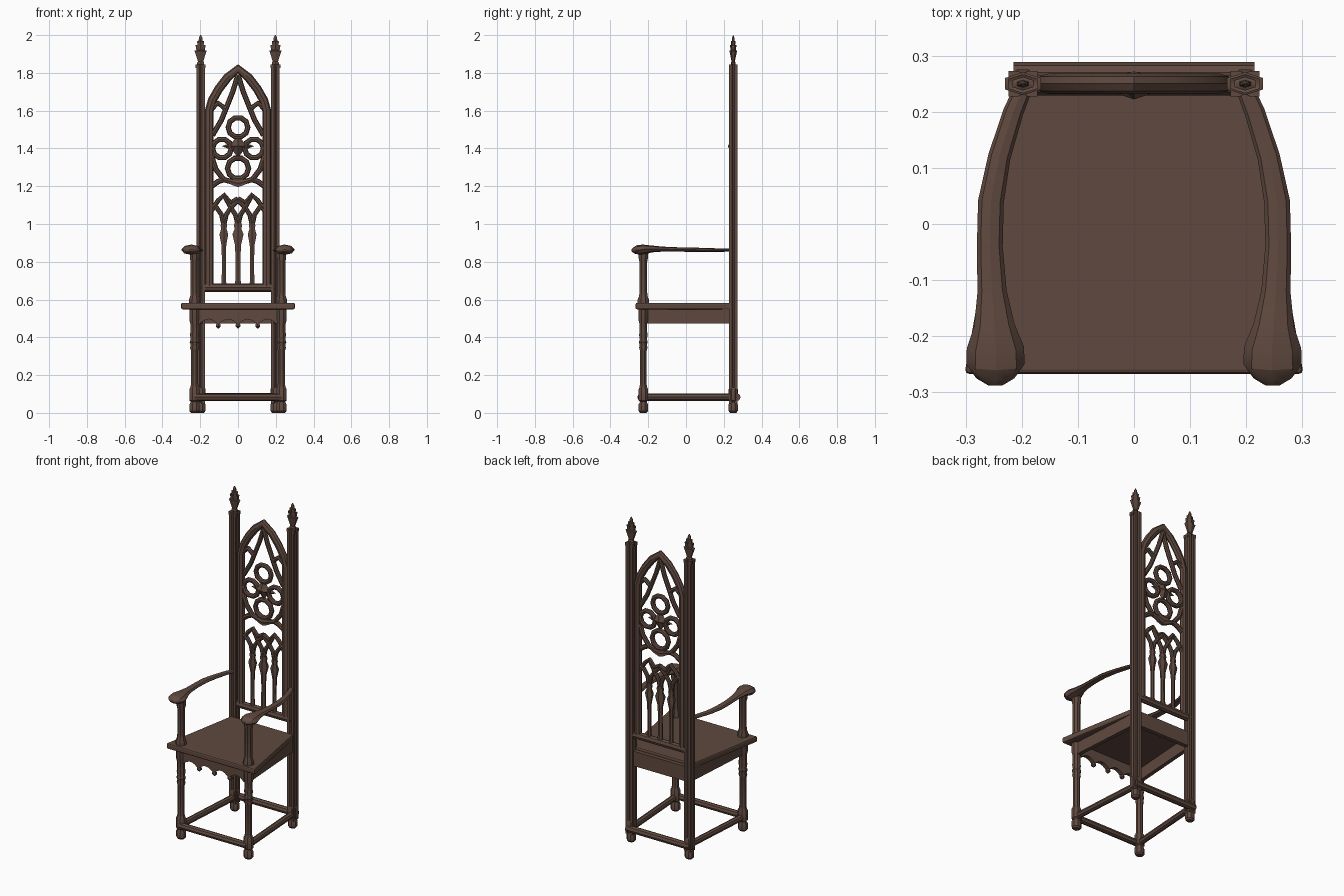
import bpy, bmesh
from math import sin, cos, pi, radians
from mathutils import Vector

cube = bpy.data.objects.get("Cube")
if cube:
    bpy.data.objects.remove(cube, do_unlink=True)

wood = bpy.data.materials.new("dark_brown_wood")
wood.use_nodes = True
BROWN = (0.115, 0.067, 0.050, 1)
wood.diffuse_color = BROWN
wood.node_tree.nodes["Principled BSDF"].inputs["Base Color"].default_value = BROWN

BACK_Y = 0.25
BACK_X = 0.198
FRONT_Y = -0.226
FRONT_X = 0.23
SIDES = ((-1, "right"), (1, "left"))


def add(name, mesh, loc=(0, 0, 0), scale=(1, 1, 1), smooth=True):
    mesh.name = name
    mesh.materials.clear()
    mesh.materials.append(wood)
    ob = bpy.data.objects.new(name, mesh)
    ob.location, ob.scale = loc, scale
    bpy.context.collection.objects.link(ob)
    if smooth:
        bpy.ops.object.select_all(action="DESELECT")
        ob.select_set(True)
        bpy.context.view_layer.objects.active = ob
        bpy.ops.object.shade_smooth_by_angle(angle=radians(35))
    return ob


def finish(name, bm, **kw):
    bmesh.ops.recalc_face_normals(bm, faces=bm.faces)
    mesh = bpy.data.meshes.new(name)
    bm.to_mesh(mesh)
    bm.free()
    return add(name, mesh, **kw)


def prism(name, outline, lo, hi, axis="z", bevel=0):
    """Extrude a flat outline along z, or along y for an x-z outline."""
    bm = bmesh.new()
    place = (lambda a, b, t: (a, b, t)) if axis == "z" else (lambda a, b, t: (a, t, b))
    face = bm.faces.new([bm.verts.new(place(a, b, lo)) for a, b in outline])
    ext = bmesh.ops.extrude_face_region(bm, geom=[face])
    moved = [v for v in ext["geom"] if isinstance(v, bmesh.types.BMVert)]
    bmesh.ops.translate(bm, verts=moved, vec=place(0, 0, hi - lo))
    if bevel:
        bmesh.ops.bevel(bm, geom=bm.edges[:], offset=bevel, segments=2, affect="EDGES", profile=0.5)
    return finish(name, bm, smooth=False)


def lathe(name, profile, loc, sides=8, scale=(1, 1, 1)):
    """Turn (radius, height) pairs around z."""
    bm = bmesh.new()
    rings = []
    for r, z in profile:
        rings.append([bm.verts.new((r * cos(2 * pi * (i + .5) / sides),
                                    r * sin(2 * pi * (i + .5) / sides), z)) for i in range(sides)])
    for low, high in zip(rings, rings[1:]):
        for i in range(sides):
            j = (i + 1) % sides
            bm.faces.new((low[i], low[j], high[j], high[i]))
    bm.faces.new(rings[0])
    bm.faces.new(rings[-1])
    return finish(name, bm, loc=loc, scale=scale)


def tubes(name, paths, width, loc=(0, 0, 0), scale=(1, 1, 1)):
    """Paths are (points, radii or None, closed)."""
    curve = bpy.data.curves.new(name, "CURVE")
    curve.dimensions = "3D"
    curve.bevel_depth = width
    curve.bevel_resolution = 2
    curve.use_fill_caps = True
    for pts, radii, closed in paths:
        spline = curve.splines.new("POLY")
        spline.points.add(len(pts) - 1)
        spline.use_cyclic_u = closed
        for i, p in enumerate(pts):
            spline.points[i].co = (*p, 1)
            spline.points[i].radius = radii[i] if radii else 1
    temp = bpy.data.objects.new(name + "_path", curve)
    mesh = bpy.data.meshes.new_from_object(temp)
    bpy.data.objects.remove(temp)
    return add(name, mesh, loc, scale)


def flat(points):
    return [(x, 0, z) for x, z in points]


def mirrored(points):
    """Left and right copies of an x-z path."""
    return [(flat([(s * x, z) for x, z in points]), None, False) for s in (-1, 1)]


def ring(cx, cz, r, n=10):
    return (flat([(cx + r * cos(2 * pi * i / n), cz + r * sin(2 * pi * i / n)) for i in range(n)]), None, True)


# Seat slab with a rounded edge
prism("seat", [(-.302, -.267), (.302, -.267), (.212, .238), (-.212, .238)], .548, .583, bevel=.008)

# Back posts with a groove on every face, feet and finials
H, G, D = .0225, .007, .006
quarter = [(H, -H), (H, -G), (H - D, 0), (H, G)]
section = []
for k in range(4):
    c, s = round(cos(k * pi / 2)), round(sin(k * pi / 2))
    section += [(x * c - y * s, x * s + y * c) for x, y in quarter]
FOOT = [(.020, 0), (.029, .010), (.029, .045), (.022, .055), (.022, .060),
        (.030, .066), (.030, .125), (.024, .135)]
FINIAL = [(.020, 0), (.022, .012), (.016, .018), (.024, .040), (.037, .075), (.026, .078),
          (.031, .105), (.018, .100), (.022, .125), (.012, .128), (.010, .145), (.002, .158)]
for s, side in SIDES:
    x = s * BACK_X
    prism(side + "_back_post", [(x + a, BACK_Y + b) for a, b in section], .05, 1.83)
    prism(side + "_post_cap", [(x + a * 1.15, BACK_Y + b) for a, b in section], 1.825, 1.845)
    lathe(side + "_back_foot", FOOT, (x, BACK_Y, 0), scale=(.95, .9, 1))
    lathe(side + "_finial", FINIAL, (x, BACK_Y, 1.842), 6, (1, .55, 1))

# Turned front legs and arm posts
LEG = FOOT + [(.021, .15), (.021, .33), (.026, .345), (.022, .36), (.028, .375), (.022, .39),
              (.026, .41), (.024, .43), (.024, .47), (.029, .49), (.029, .55)]
ARM_POST = [(.032, .58), (.032, .60), (.024, .62), (.022, .64), (.022, .80), (.027, .82), (.027, .86)]
# Arm path: x, y, relative height, half width
ARM = [(.198, .24, 0, .016), (.215, .20, 0, .018), (.240, .12, 0, .020), (.255, .04, .002, .023),
       (.257, -.04, .003, .023), (.253, -.12, .005, .026), (.249, -.18, .006, .036),
       (.247, -.22, .004, .051), (.247, -.25, 0, .052), (.247, -.275, -.002, .034), (.247, -.288, -.002, .012)]
for s, side in SIDES:
    lathe(side + "_front_leg", LEG, (s * FRONT_X, FRONT_Y, 0), scale=(1, .92, 1))
    lathe(side + "_arm_post", ARM_POST, (s * FRONT_X, FRONT_Y, 0))
    path = [(s * x, y, z / .5) for x, y, z, r in ARM]
    tubes(side + "_arm", [(path, [r for *p, r in ARM], False)], 1, (0, 0, .862), (1, 1, .5))

# Side aprons and the stretchers
for s, side in SIDES:
    a, b = Vector((s * FRONT_X, FRONT_Y)), Vector((s * BACK_X, BACK_Y))
    off = Vector((s * .012, 0))
    prism(side + "_apron", [a - off, a + off, b + off, b - off], .474, .55)
    tubes(side + "_stretcher", [([(a.x, a.y, .083), (b.x, b.y, .083)], None, False)], .019)
prism("back_apron", [(-.19, .236), (.19, .236), (.19, .262), (-.19, .262)], .474, .565)
tubes("front_stretcher", [([(-.23, -.238, .083), (.23, -.238, .083)], None, False)], .020)
tubes("back_stretcher", [([(-.215, .268, .083), (.215, .268, .083)], None, False)], .021)

# Front apron cut into four small arches with pendants
N, LEFT, SPAN = 8, -.208, .104
arches = []
for k in range(4):
    arches += [(LEFT + SPAN * (k + i / N), .468 + .028 * sin(pi * i / N)) for i in range(N)]
arches.append((-LEFT, .468))
prism("front_apron", arches + [(-LEFT, .55), (LEFT, .55)], -.24, -.215, "y")
for k in (-1, 0, 1):
    lathe("apron_pendant", [(.004, .448), (.014, .457), (.014, .467), (.008, .478)],
          (k * SPAN, -.228, 0), 6)

# Pointed back frame
FRAME = [(.152, .66), (.152, 1.60), (.136, 1.655), (.102, 1.715), (.056, 1.775), (0, 1.822)]
loop = FRAME + [(-x, z) for x, z in reversed(FRAME[:-1])]
tubes("back_frame", [(flat(loop), None, False)], .0235, (0, BACK_Y, 0), (1, .78, 1))
tubes("back_bottom_rail", [(flat([(-.195, .663), (.195, .663)]), None, False)], .023,
      (0, BACK_Y, 0), (1, .9, 1))

# Tracery: inner lancet, four-ring rose and crossing arches
lancet = mirrored([(0, 1.79), (.028, 1.70), (.060, 1.62), (.088, 1.55), (.135, 1.47)])
lancet += mirrored([(.14, 1.61), (.105, 1.64), (.068, 1.61)])
rose = [ring(0, 1.512, .052), ring(0, 1.295, .056), ring(.085, 1.40, .050), ring(-.085, 1.40, .050)]
rose += mirrored([(.14, 1.36), (.118, 1.29), (.075, 1.235), (0, 1.215)])
rose += mirrored([(.14, 1.20), (.105, 1.225), (.075, 1.235)])
arcs = mirrored([(.14, 1.07), (.105, 1.125), (.072, 1.155), (.04, 1.115), (0, 1.135)])
arcs += mirrored([(.075, .99), (.088, 1.05), (.112, 1.085), (.14, 1.10)])
arcs += mirrored([(.075, .99), (.062, 1.05), (.036, 1.09), (0, 1.125)])
arcs += mirrored([(0, .99), (.014, 1.05), (.040, 1.09), (.072, 1.15)])
for name, paths, width in (("inner_lancet", lancet, .014), ("rose_rings", rose, .0145),
                           ("crossing_arches", arcs, .0125)):
    tubes(name, paths, width, (0, BACK_Y, 0), (1, .95, 1))

# Solid web under the rose
prism("rose_web", [(-.09, 1.24), (-.03, 1.205), (0, 1.195), (.03, 1.205), (.09, 1.24), (0, 1.235)],
      .24, .262, "y")

# Slim mullions with a bulging capital
MULLION = [(.018, .67), (.013, .70), (.012, .82), (.015, .89), (.027, .945),
           (.016, .975), (.020, .99), (.010, 1.03)]
for k in (-1, 0, 1):
    wide = 1.25 if k == 0 else 1
    lathe("mullion", MULLION, (k * .075, BACK_Y, 0), 6, (wide, .7, 1))

# Raised star at the centre of the rose
bm = bmesh.new()
rim = []
for i in range(8):
    r = 1 if i % 2 == 0 else .5
    rim.append(bm.verts.new((.085 * r * cos(i * pi / 4), BACK_Y, 1.412 + .062 * r * sin(i * pi / 4))))
for tip_y in (.222, .272):
    tip = bm.verts.new((0, tip_y, 1.412))
    for i in range(8):
        bm.faces.new((rim[i], rim[(i + 1) % 8], tip))
finish("rose_star", bm, smooth=False)
